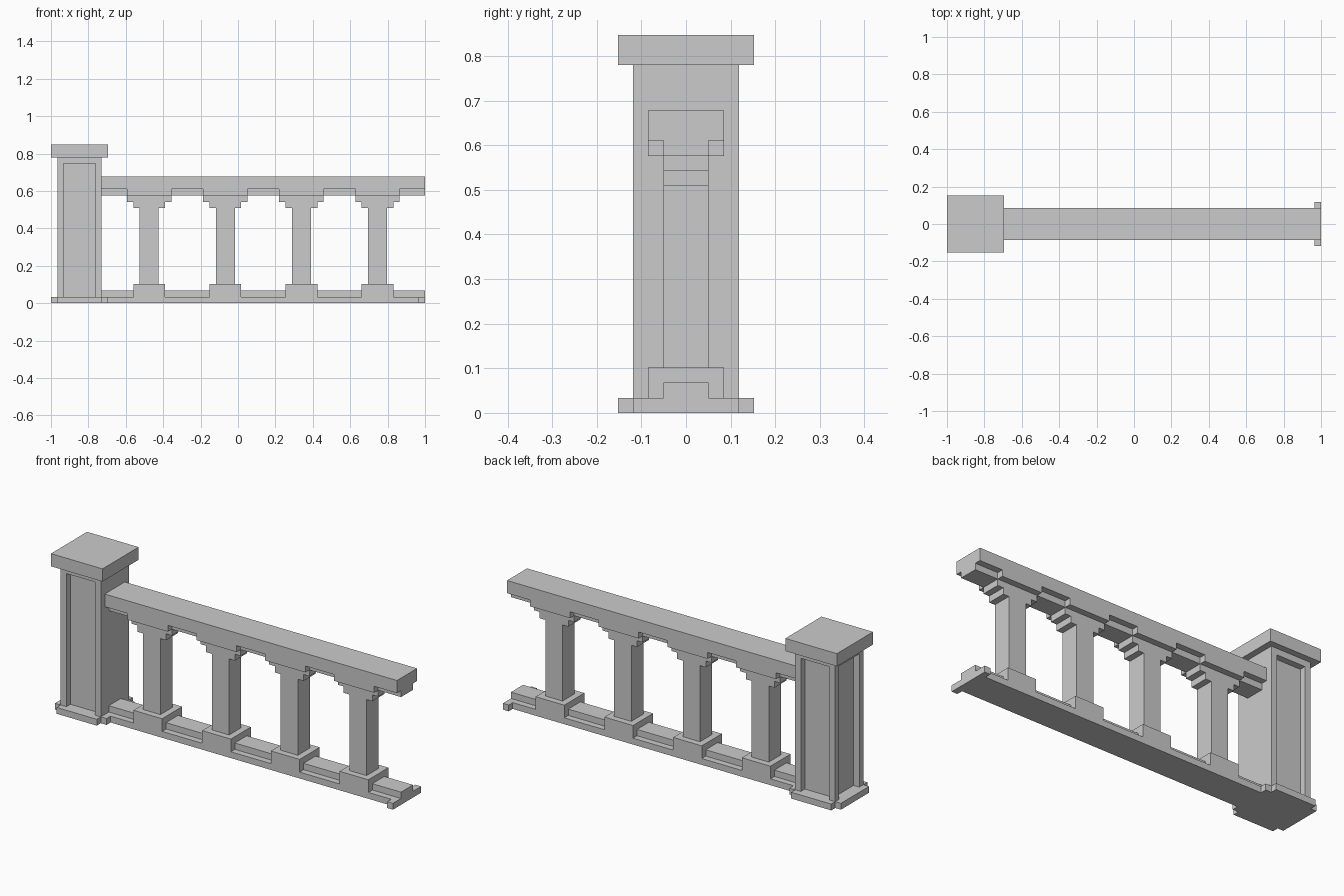
import bpy

if "Cube" in bpy.data.objects:
    bpy.data.objects.remove(bpy.data.objects["Cube"])

U = 2 / 59                       # the whole model sits on a 59-unit grid
COLUMNS = [15.5 + 12 * i for i in range(4)]


def prism(name, profile, lo, hi, axis):
    """Extrude a 2D outline (grid units) along an axis: 'Z' = xy outline, 'Y' = xz outline."""
    def place(p, d):
        x, y, z = (p[0], p[1], d) if axis == 'Z' else (p[0], d, p[1])
        return ((x - 29.5) * U, y * U, z * U)
    n = len(profile)
    verts = [place(p, lo) for p in profile] + [place(p, hi) for p in profile]
    # counter-clockwise outline; the Y extrusion is mirrored, so flip it
    faces = [list(range(n))[::-1], list(range(n, 2 * n))]
    faces += [[i, (i + 1) % n, n + (i + 1) % n, n + i] for i in range(n)]
    if axis == 'Y':
        faces = [f[::-1] for f in faces]
    mesh = bpy.data.meshes.new(name)
    mesh.from_pydata(verts, [], faces)
    mesh.update()
    ob = bpy.data.objects.new(name, mesh)
    bpy.context.collection.objects.link(ob)
    return ob


def box(name, x0, x1, half_y, z0, z1):
    return prism(name, [(x0, -half_y), (x1, -half_y), (x1, half_y), (x0, half_y)], z0, z1, 'Z')


# Post: notched foot, panelled shaft (plain on the rail side), top band and cap
foot = [(1, -4.5), (8, -4.5), (8, -3.5), (9, -3.5), (9, 3.5), (8, 3.5),
        (8, 4.5), (1, 4.5), (1, 3.5), (0, 3.5), (0, -3.5), (1, -3.5)]
prism("post_foot", foot, 0, 1, 'Z')
half = [(8, 3.5), (7, 3.5), (7, 2.5), (2, 2.5), (2, 3.5), (1, 3.5), (1, 2.5), (2, 2.5)]
half = half[:3] + [(2, 2.5), (2, 3.5), (1, 3.5), (1, 2.5), (2.001, 2.499)]
shaft = half + [(x, -y) for x, y in reversed(half)]
prism("post_shaft", shaft, 1, 22, 'Z')
box("post_top_band", 1, 8, 3.5, 22, 23)
box("post_cap", 0, 9, 4.5, 23, 25)

# Plinth: slab with raised column blocks, a narrow kerb and the end foot
plinth = [(9, 0), (58, 0), (58, 1)]
for c in reversed(COLUMNS):
    plinth += [(c + 2.5, 1), (c + 2.5, 3), (c - 2.5, 3), (c - 2.5, 1)]
plinth.append((9, 1))
prism("plinth", plinth, -2.5, 2.5, 'Y')
box("plinth_kerb", 8, 59, 1.5, 1, 2)
box("end_foot", 58, 59, 3.5, 0, 1)

# Handrail: wide top with blocks above each column, narrow spine between them
rail = [(8, 18)]
for c in COLUMNS:
    rail += [(c - 3.5, 18), (c - 3.5, 17), (c + 3.5, 17), (c + 3.5, 18)]
rail += [(59, 18), (59, 20), (8, 20)]
prism("handrail", rail, -2.5, 2.5, 'Y')
box("handrail_spine", 8, 59, 1.5, 17, 18)

# Columns with stepped brackets
right = [(1.5, 3), (1.5, 15), (2.5, 15), (2.5, 16), (3.5, 16), (3.5, 17)]
for i, c in enumerate(COLUMNS):
    outline = [(c + x, z) for x, z in right] + [(c - x, z) for x, z in reversed(right)]
    prism(f"column_{i + 1}", outline, -1.5, 1.5, 'Y')
